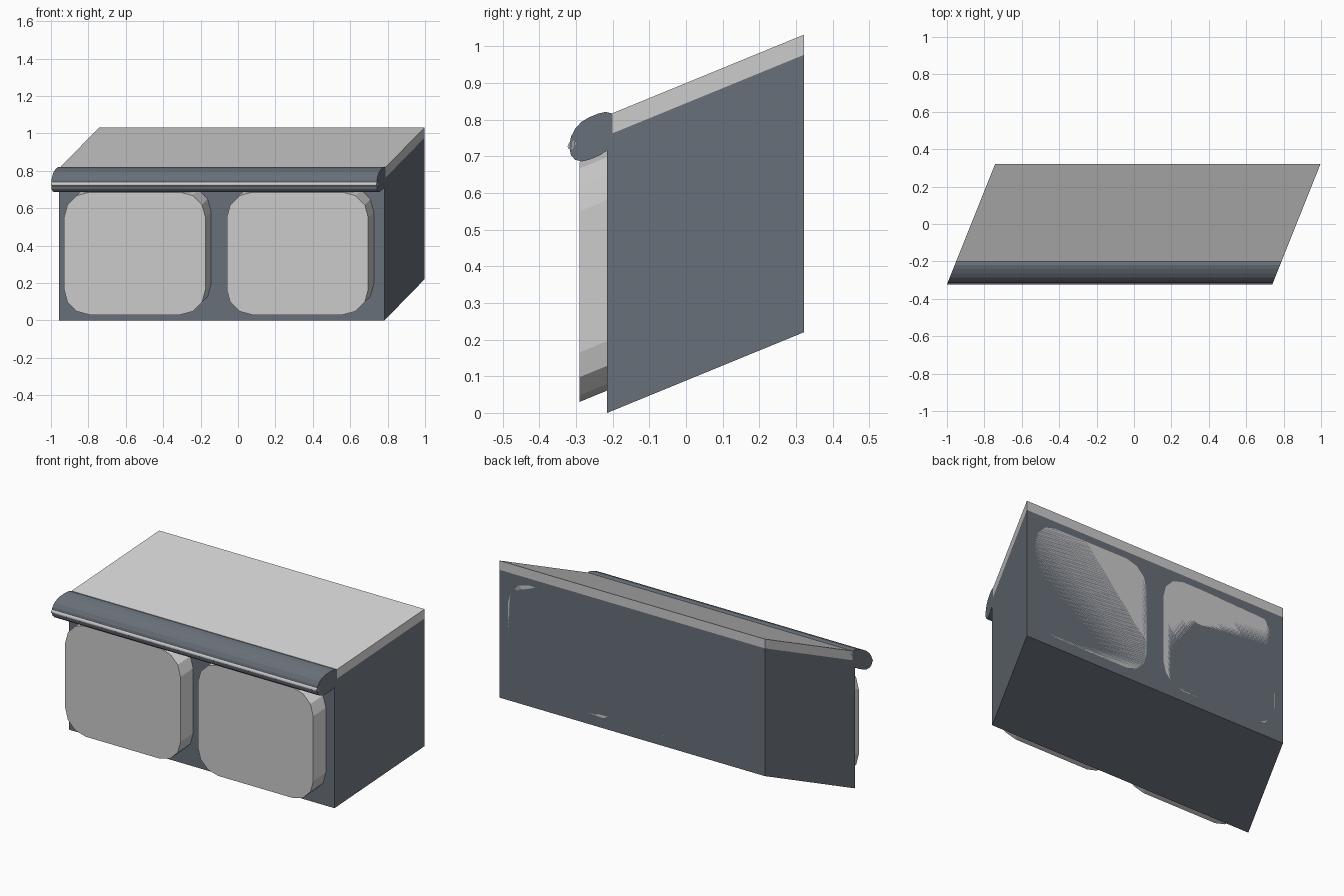
import bpy, bmesh
from math import sin, cos, pi
from mathutils import Matrix

if "Cube" in bpy.data.objects:
    bpy.data.objects.remove(bpy.data.objects["Cube"])

FRONT, BACK = -0.215, 0.322      # body front and back planes
LEFT, UNIT = -0.957, 0.87        # left edge, width of one cabinet
SX, SZ = 0.4, 0.41               # oblique slant of x and z along depth

# The whole model is drawn obliquely: x and z slide with depth
SLANT = (Matrix.Translation((0, FRONT, 0))
         @ Matrix(((1, SX, 0, 0), (0, 1, 0, 0), (0, SZ, 1, 0), (0, 0, 0, 1)))
         @ Matrix.Translation((0, -FRONT, 0)))

dark = bpy.data.materials.new("dark_slate")
dark.diffuse_color = (0.14, 0.16, 0.19, 1)
dark.use_nodes = True
dark.node_tree.nodes["Principled BSDF"].inputs["Base Color"].default_value = dark.diffuse_color


def rounded(u0, u1, v0, v1, r, seg):
    """Outline of a rectangle with rounded corners."""
    corners = ((u1 - r, v1 - r), (u0 + r, v1 - r), (u0 + r, v0 + r), (u1 - r, v0 + r))
    return [(cu + r * cos((q + i / seg) * pi / 2), cv + r * sin((q + i / seg) * pi / 2))
            for q, (cu, cv) in enumerate(corners) for i in range(seg + 1)]


def prism(name, outline, axis, a, b, mat=None):
    """Extrude an outline along x (outline is y,z) or y (outline is x,z)."""
    bm = bmesh.new()
    place = (lambda u, v: (a, u, v)) if axis == "x" else (lambda u, v: (u, a, v))
    face = bm.faces.new([bm.verts.new(place(u, v)) for u, v in outline])
    ext = bmesh.ops.extrude_face_region(bm, geom=[face])
    move = (b - a, 0, 0) if axis == "x" else (0, b - a, 0)
    bmesh.ops.translate(bm, vec=move,
                        verts=[g for g in ext["geom"] if isinstance(g, bmesh.types.BMVert)])
    bmesh.ops.remove_doubles(bm, verts=bm.verts, dist=1e-5)
    bmesh.ops.transform(bm, matrix=SLANT, verts=bm.verts)
    bmesh.ops.recalc_face_normals(bm, faces=bm.faces)
    mesh = bpy.data.meshes.new(name)
    bm.to_mesh(mesh)
    bm.free()
    if mat:
        mesh.materials.append(mat)
    obj = bpy.data.objects.new(name, mesh)
    bpy.context.collection.objects.link(obj)
    return obj


def rect(u0, u1, v0, v1):
    return [(u0, v0), (u1, v0), (u1, v1), (u0, v1)]


# Two cabinets, each with a rounded block running through to the back
for i, side in enumerate(("left", "right")):
    x = LEFT + i * UNIT
    prism(side + "_cabinet", rect(x, x + UNIT, 0, 0.757), "y", FRONT, BACK, dark)
    prism(side + "_door", rounded(x + 0.057, x + UNIT - 0.057, 0.061, 0.716, 0.135, 3),
          "y", -0.29, BACK)

# Lid slab
RIGHT = LEFT + 2 * UNIT
prism("lid", rect(LEFT, RIGHT, 0.757, 0.812), "y", -0.2, BACK)

# Rounded front rail with a thin light trim rod
prism("front_rail", rounded(-0.318, -0.186, 0.711, 0.827, 0.053, 4), "x", LEFT, RIGHT, dark)
prism("rail_trim", rounded(-0.323, -0.301, 0.76, 0.782, 0.011, 3), "x", LEFT, RIGHT)
